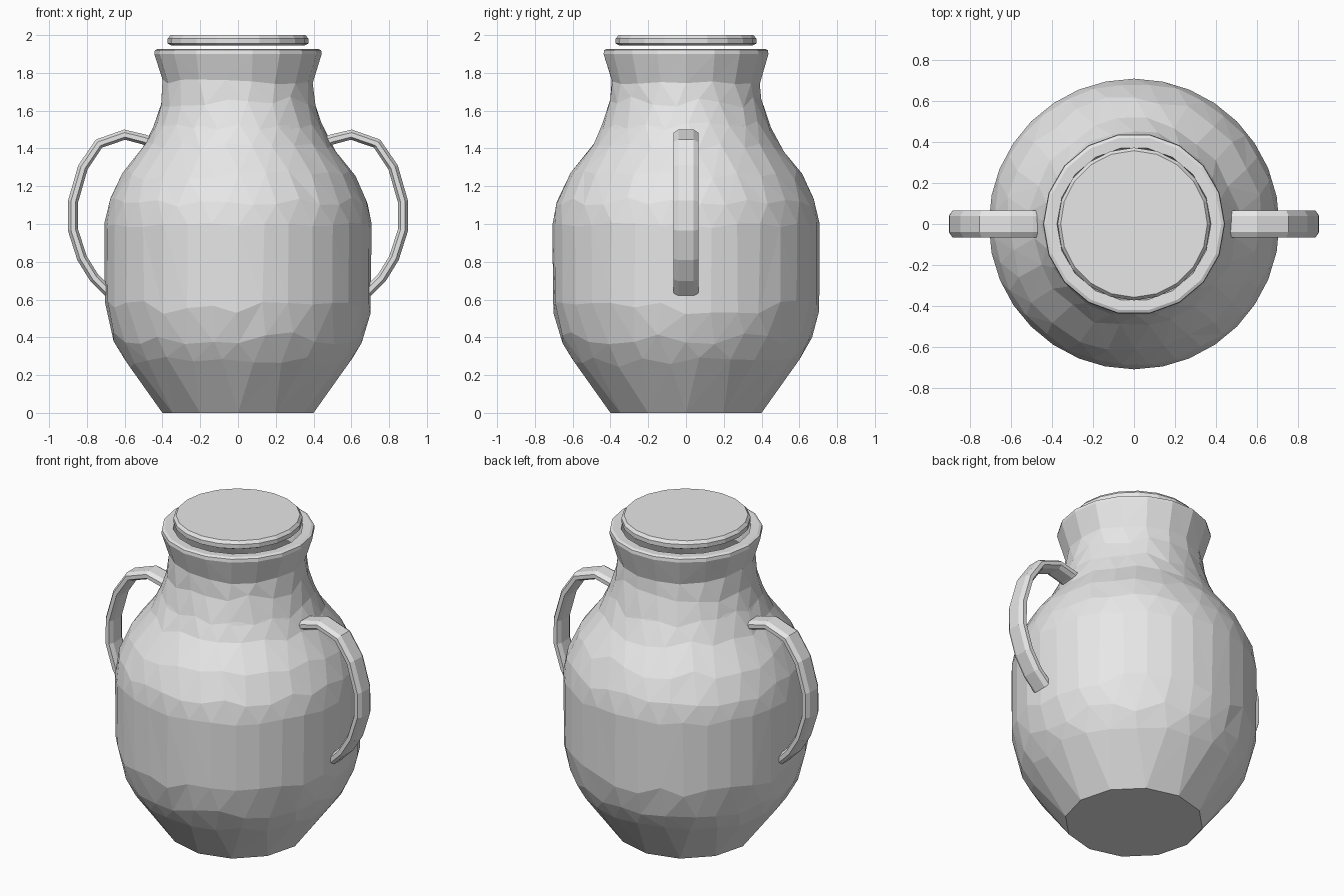
import bpy, bmesh, math, random
from mathutils import Vector

random.seed(4)
if "Cube" in bpy.data.objects:
    bpy.data.objects.remove(bpy.data.objects["Cube"], do_unlink=True)

# Single plain clay colour
clay = bpy.data.materials.new("light grey clay")
clay.use_nodes = True
clay.diffuse_color = (0.8, 0.8, 0.8, 1)
clay.node_tree.nodes["Principled BSDF"].inputs["Base Color"].default_value = (0.8, 0.8, 0.8, 1)


def finish(bm, name):
    bmesh.ops.recalc_face_normals(bm, faces=bm.faces)
    mesh = bpy.data.meshes.new(name)
    bm.to_mesh(mesh)
    bm.free()
    mesh.materials.append(clay)
    obj = bpy.data.objects.new(name, mesh)
    bpy.context.collection.objects.link(obj)
    return obj


def zip_rings(bm, a, b):
    """Join two rings of (angle, vertex) with triangles, whatever their counts."""
    i = j = 0
    while i < len(a) or j < len(b):
        va, vb = a[i % len(a)][1], b[j % len(b)][1]
        next_a = a[(i + 1) % len(a)][0] + math.tau * ((i + 1) // len(a))
        next_b = b[(j + 1) % len(b)][0] + math.tau * ((j + 1) // len(b))
        if j >= len(b) or (i < len(a) and next_a <= next_b):
            i += 1
            bm.faces.new((va, a[i % len(a)][1], vb))
        else:
            j += 1
            bm.faces.new((va, b[j % len(b)][1], vb))


def lathe(name, rings):
    """Each ring is radius, height, sides, half-step phase, roughness."""
    bm = bmesh.new()
    loops = []
    for k, (r, z, n, phase, rough) in enumerate(rings):
        before, after = rings[max(k - 1, 0)], rings[min(k + 1, len(rings) - 1)]
        loop = []
        for s in range(n):
            t = random.uniform(-rough, rough)
            other = after if t > 0 else before
            rad = r + abs(t) * (other[0] - r)
            height = z + abs(t) * (other[1] - z)
            ang = math.tau * (s + phase / 2 + random.uniform(-rough, rough) / 2) / n
            loop.append((ang, bm.verts.new((rad * math.cos(ang), rad * math.sin(ang), height))))
        loops.append(loop)
    for low, high in zip(loops, loops[1:]):
        zip_rings(bm, low, high)
    bm.faces.new([v for _, v in reversed(loops[0])])
    bm.faces.new([v for _, v in loops[-1]])
    return finish(bm, name)


# Jar body: faceted belly, narrow neck, flared lip and hollow inside
lathe("jar_body", [
    (0.40, 0.0, 12, 0, 0),
    (0.605, 0.28, 24, 1, 0.15),
    (0.665, 0.39, 28, 0, 0.25),
    (0.705, 0.54, 32, 0, 0.12),
    (0.708, 1.0, 32, 0, 0.05),
    (0.69, 1.11, 32, 1, 0.2),
    (0.62, 1.26, 28, 0, 0.2),
    (0.50, 1.41, 24, 1, 0.2),
    (0.45, 1.51, 24, 0, 0.25),
    (0.405, 1.65, 20, 1, 0.25),
    (0.395, 1.75, 18, 0, 0.1),
    (0.443, 1.90, 18, 0, 0),
    (0.440, 1.92, 18, 0, 0),
    (0.425, 1.927, 18, 0, 0),
    (0.375, 1.925, 18, 0, 0),
    (0.35, 1.75, 18, 0, 0),
    (0.60, 1.15, 24, 0, 0),
    (0.60, 0.5, 24, 0, 0),
    (0.34, 0.08, 12, 0, 0),
])

# Lid: thin disc with softened edges, resting just above the lip
lathe("lid", [
    (0.355, 1.946, 20, 0, 0),
    (0.372, 1.955, 20, 0, 0),
    (0.372, 1.982, 20, 0, 0),
    (0.357, 2.0, 20, 0, 0),
])

# Handles: chamfered strap swept along a curved path
PATH = [(0.44, 1.425), (0.5, 1.447), (0.6, 1.472), (0.735, 1.425), (0.82, 1.3), (0.872, 1.12),
        (0.873, 0.97), (0.825, 0.82), (0.76, 0.715), (0.685, 0.64)]
SECTION = [(0.028, 0.04), (0.012, 0.065), (-0.012, 0.065), (-0.026, 0.04)]
SECTION += [(t, -w) for t, w in reversed(SECTION)]


def handle(name, side):
    bm = bmesh.new()
    loops = []
    for k, (x, z) in enumerate(PATH):
        p, q = PATH[max(k - 1, 0)], PATH[min(k + 1, len(PATH) - 1)]
        along = Vector((q[0] - p[0], q[1] - p[1])).normalized()
        out = Vector((-along.y, along.x))
        loops.append([bm.verts.new((side * (x + out.x * t), w, z + out.y * t)) for t, w in SECTION])
    count = len(SECTION)
    for a, b in zip(loops, loops[1:]):
        for i in range(count):
            j = (i + 1) % count
            bm.faces.new((a[i], a[j], b[j], b[i]))
    bm.faces.new(loops[0])
    bm.faces.new(loops[-1])
    return finish(bm, name)


handle("left_handle", 1)
handle("right_handle", -1)
